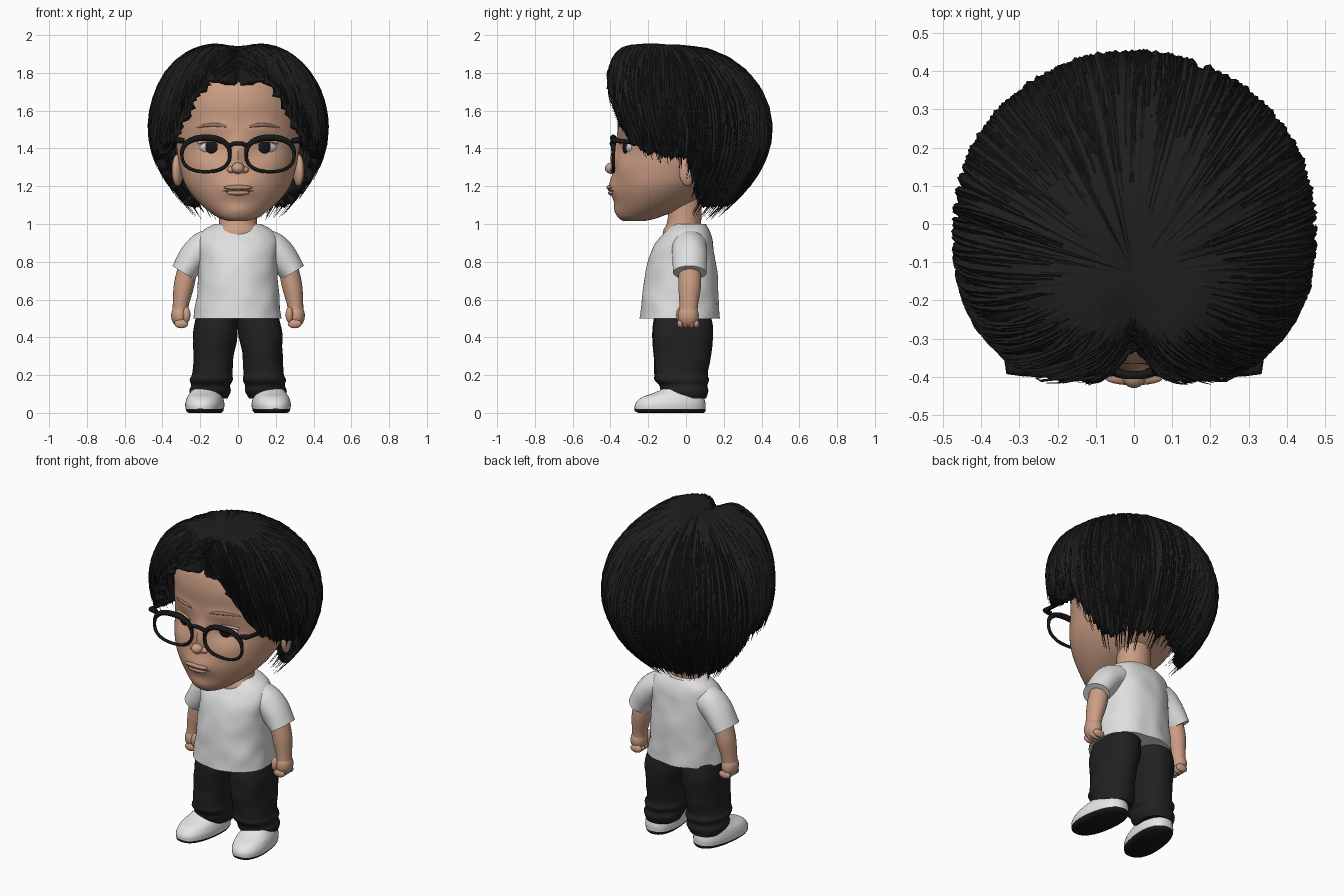
import bpy, bmesh, math, random
from math import sin, cos, pi, exp
from mathutils import Vector, Matrix, noise
from mathutils.bvhtree import BVHTree

random.seed(4)
if "Cube" in bpy.data.objects:
    bpy.data.objects.remove(bpy.data.objects["Cube"])


def material(name, r, g, b):
    m = bpy.data.materials.new(name)
    m.use_nodes = True
    m.diffuse_color = (r, g, b, 1)
    bsdf = m.node_tree.nodes["Principled BSDF"]
    bsdf.inputs["Base Color"].default_value = (r, g, b, 1)
    bsdf.inputs["Roughness"].default_value = 0.8
    return m


SKIN = material("skin", 0.60, 0.34, 0.23)
LIP = material("lip", 0.50, 0.27, 0.19)
BROW = material("brow", 0.32, 0.18, 0.12)
HAIR = material("hair_black", 0.013, 0.013, 0.014)
PANTS = material("trouser_black", 0.015, 0.015, 0.016)
SHIRT = material("shirt_white", 0.74, 0.74, 0.74)
SHOE = material("shoe_white", 0.79, 0.79, 0.79)
GLOSS = material("frame_black", 0.009, 0.009, 0.010)
EYE = material("eye_white", 0.66, 0.66, 0.68)


def finish(name, bm, mat, angle=50):
    bmesh.ops.recalc_face_normals(bm, faces=bm.faces)
    me = bpy.data.meshes.new(name)
    bm.to_mesh(me)
    bm.free()
    me.materials.append(mat)
    ob = bpy.data.objects.new(name, me)
    bpy.context.collection.objects.link(ob)
    bpy.ops.object.select_all(action="DESELECT")
    ob.select_set(True)
    bpy.context.view_layer.objects.active = ob
    bpy.ops.object.shade_smooth_by_angle(angle=math.radians(angle))
    return ob


def smooth_rows(rows, steps):
    """Catmull-Rom interpolation of cross-section rows."""
    rows = [Vector(r) for r in rows]
    out = []
    for i in range(len(rows) - 1):
        b, c = rows[i], rows[i + 1]
        a, d = rows[max(i - 1, 0)], rows[min(i + 2, len(rows) - 1)]
        for k in range(steps):
            t = k / steps
            out.append(0.5 * (2 * b + (c - a) * t + (2 * a - 5 * b + 4 * c - d) * t * t
                              + (3 * b - a - 3 * c + d) * t ** 3))
    return out + [rows[-1]]


def loft(name, rows, mat, side=1, n=40, steps=5, power=2.0, flat=True, wobble=0, sculpt=None):
    """Skin over (x, y, z, rx, ry) rows; rings are level, or square to the path."""
    rows = smooth_rows(rows, steps)
    bm = bmesh.new()
    rings = []
    for i, row in enumerate(rows):
        c, rx, ry = Vector(row[:3]), row[3], row[4]
        u, v = Vector((1, 0, 0)), Vector((0, 1, 0))
        if not flat:
            t = Vector(rows[min(i + 1, len(rows) - 1)][:3]) - Vector(rows[max(i - 1, 0)][:3])
            u = v.cross(t).normalized()
        ring = []
        for k in range(n):
            a = 2 * pi * k / n
            d = (abs(cos(a)) ** power + abs(sin(a)) ** power) ** (-1 / power)
            p = c + u * rx * cos(a) * d + v * ry * sin(a) * d
            p += (p - c) * wobble * noise.noise(p * 11 + Vector((side * 3, 0, 0)))
            if sculpt:
                p = sculpt(p)
            p.x *= side
            ring.append(bm.verts.new(p))
        rings.append(ring)
    for r0, r1 in zip(rings, rings[1:]):
        for k in range(n):
            bm.faces.new((r0[k], r0[(k + 1) % n], r1[(k + 1) % n], r1[k]))
    bm.faces.new(rings[0])
    bm.faces.new(rings[-1])
    return finish(name, bm, mat)


def ball(name, loc, radii, mat, turn=0):
    bm = bmesh.new()
    bmesh.ops.create_uvsphere(bm, u_segments=24, v_segments=14, radius=1)
    bm.transform(Matrix.Translation(loc) @ Matrix.Rotation(turn, 4, "Z") @ Matrix.Diagonal((*radii, 1)))
    return finish(name, bm, mat, 180)


def wire(name, pts, mat, cyclic=False):
    """Round bar through (x, y, z, radius) points."""
    cu = bpy.data.curves.new(name, "CURVE")
    cu.dimensions, cu.bevel_depth, cu.bevel_resolution, cu.use_fill_caps = "3D", 1, 2, True
    sp = cu.splines.new("POLY")
    sp.points.add(len(pts) - 1)
    sp.use_cyclic_u = cyclic
    for q, p in zip(sp.points, pts):
        q.co, q.radius = (*p[:3], 1), p[3]
    cu.materials.append(mat)
    ob = bpy.data.objects.new(name, cu)
    bpy.context.collection.objects.link(ob)


# Head, with eye sockets, brow ridge, nose bridge and muzzle pushed into the front
def bump(p, x, z, wx, wz):
    return exp(-((abs(p.x) - x) / wx) ** 2 - ((p.z - z) / wz) ** 2)


def face_shape(p):
    if p.y < -0.1:
        p.y += 0.022 * bump(p, 0.14, 1.40, 0.07, 0.05) - 0.03 * bump(p, 0, 1.19, 0.10, 0.06)
        p.y -= 0.03 * bump(p, 0, 1.36, 0.03, 0.08) + 0.01 * bump(p, 0.13, 1.51, 0.09, 0.03)
        p.y -= 0.015 * bump(p, 0, 1.07, 0.07, 0.04) + 0.01 * bump(p, 0.17, 1.29, 0.08, 0.06)
    return p


# z, half width, front y, back y
profile = [(1.015, 0.05, -0.33, -0.22), (1.04, 0.115, -0.355, -0.12), (1.11, 0.205, -0.37, 0.03),
           (1.2, 0.275, -0.38, 0.15), (1.3, 0.308, -0.375, 0.24), (1.4, 0.325, -0.365, 0.31),
           (1.52, 0.34, -0.36, 0.34), (1.65, 0.33, -0.365, 0.33), (1.76, 0.27, -0.33, 0.26),
           (1.84, 0.15, -0.22, 0.15)]
head = loft("head", [(0, (f + b) / 2, z, w, (b - f) / 2) for z, w, f, b in profile],
            SKIN, n=96, steps=7, power=2.1, sculpt=face_shape)
tree = BVHTree.FromPolygons([v.co for v in head.data.vertices], [p.vertices[:] for p in head.data.polygons])


def face_y(x, z):
    return tree.ray_cast(Vector((x, -2, z)), Vector((0, 1, 0)))[0].y


ball("nose_tip", (0, -0.393, 1.295), (0.034, 0.036, 0.03), SKIN)
ball("upper_lip", (0, face_y(0, 1.195) + 0.006, 1.193), (0.075, 0.018, 0.013), LIP)
ball("lower_lip", (0, face_y(0, 1.16) + 0.006, 1.165), (0.06, 0.018, 0.014), LIP)
wire("mouth_line", [(x / 100, face_y(x / 100, 1.18) - 0.003, 1.18 - abs(x) / 1500, 0.003)
                    for x in range(-8, 9, 2)], BROW)
loft("neck", [(0, -0.03, 0.93, 0.115, 0.095), (0, -0.025, 0.97, 0.113, 0.094),
              (0, -0.01, 1.01, 0.1, 0.09), (0, 0.0, 1.15, 0.1, 0.085)], SKIN)

for s, tag in ((1, "left"), (-1, "right")):
    # Face details
    ball(tag + "_nostril", (s * 0.034, -0.374, 1.287), (0.024, 0.026, 0.019), SKIN)
    ball(tag + "_ear", (s * 0.32, 0.01, 1.285), (0.028, 0.05, 0.085), SKIN, s * 0.3)
    ey = face_y(s * 0.145, 1.41)
    ball(tag + "_eye", (s * 0.145, ey + 0.012, 1.405), (0.064, 0.024, 0.033), EYE, s * 0.35)
    ball(tag + "_iris", (s * 0.14, ey - 0.008, 1.407), (0.035, 0.012, 0.034), GLOSS, s * 0.3)
    wire(tag + "_eyelid", [(s * x, face_y(s * x, 1.43) - 0.004, 1.442 - 3 * (x - 0.145) ** 2, 0.008)
                           for x in (0.085, 0.11, 0.135, 0.16, 0.185, 0.21)], SKIN)
    wire(tag + "_eyebrow", [(s * x, face_y(s * x, 1.52) + 0.004, 1.525 - 2 * (x - 0.13) ** 2, r)
                            for x, r in ((0.06, 0.006), (0.1, 0.011), (0.14, 0.011), (0.18, 0.009),
                                         (0.22, 0.004))], BROW)

    # Glasses
    rim = []
    for k in range(40):
        a = 2 * pi * k / 40
        d = (abs(cos(a)) ** 2.4 + abs(sin(a)) ** 2.4) ** (-1 / 2.4)
        rim.append((s * (0.17 + 0.127 * cos(a) * d), -0.385, 1.367 + 0.09 * sin(a) * d,
                    0.009 + 0.008 * max(0, sin(a))))
    wire(tag + "_rim", rim, GLOSS, True)
    wire(tag + "_temple", [(s * 0.285, -0.385, 1.44, 0.014), (s * 0.322, -0.38, 1.445, 0.017),
                           (s * 0.328, -0.35, 1.44, 0.012), (s * 0.345, -0.02, 1.4, 0.01)], GLOSS)

    # Arms and sleeves
    loft(tag + "_sleeve", [(0.08, 0.018, 0.9, 0.08, 0.085), (0.17, 0.018, 0.88, 0.084, 0.09),
                           (0.235, 0.018, 0.825, 0.08, 0.092), (0.29, 0.02, 0.742, 0.068, 0.09)],
         SHIRT, s, flat=False, wobble=0.05)
    loft(tag + "_arm", [(0.255, 0.02, 0.82, 0.05, 0.055), (0.285, 0.02, 0.68, 0.054, 0.06),
                        (0.302, 0.015, 0.58, 0.043, 0.05), (0.306, 0.012, 0.53, 0.042, 0.048)],
         SKIN, s, flat=False)
    ball(tag + "_hand", (s * 0.308, 0.012, 0.515), (0.046, 0.056, 0.062), SKIN)
    ball(tag + "_thumb", (s * 0.272, -0.03, 0.52), (0.02, 0.022, 0.042), SKIN)
    for k in range(4):
        ball(tag + "_finger_%d" % (k + 1), (s * 0.3, -0.03 + 0.028 * k, 0.472), (0.037, 0.017, 0.024), SKIN)

    # Trouser leg with bunched cuff
    loft(tag + "_trouser_leg", [(0.105, -0.015, 0.54, 0.098, 0.14), (0.11, -0.016, 0.5, 0.112, 0.15),
                                (0.12, -0.017, 0.42, 0.117, 0.157),
                                (0.13, -0.02, 0.3, 0.107, 0.15), (0.135, -0.025, 0.21, 0.104, 0.138),
                                (0.14, -0.022, 0.175, 0.113, 0.143), (0.143, -0.015, 0.145, 0.103, 0.125),
                                (0.147, -0.008, 0.115, 0.109, 0.124), (0.15, 0, 0.075, 0.092, 0.105)],
         PANTS, s, power=2.3, wobble=0.06)

    # Shoe, toes turned out
    parts = [loft(tag + "_sole", [(0, -0.08, 0, 0.082, 0.175), (0, -0.085, 0.01, 0.094, 0.188),
                                  (0, -0.085, 0.022, 0.096, 0.188)], GLOSS, power=2.3, steps=3),
             loft(tag + "_shoe", [(0, -0.085, 0.02, 0.098, 0.188), (0, -0.083, 0.05, 0.1, 0.186),
                                  (0, -0.07, 0.083, 0.092, 0.165), (0, -0.04, 0.108, 0.08, 0.125),
                                  (0, -0.01, 0.14, 0.066, 0.088)], SHOE, power=2.3)]
    for z in (0.088, 0.102, 0.116):
        y = -0.17 + (z - 0.088) * 2.2
        parts.append(ball(tag + "_lace", (0, y, z), (0.05, 0.012, 0.012), SHOE))
    for p in parts:
        p.data.transform(Matrix.Translation((s * 0.165, 0, 0)) @ Matrix.Rotation(s * 0.13, 4, "Z"))

wire("glasses_bridge", [(-0.055, -0.385, 1.41, 0.011), (-0.02, -0.395, 1.427, 0.011),
                        (0.02, -0.395, 1.427, 0.011), (0.055, -0.385, 1.41, 0.011)], GLOSS)

# Shirt body
loft("shirt", [(0, -0.035, 0.5, 0.235, 0.21), (0, -0.03, 0.6, 0.222, 0.202),
               (0, -0.025, 0.75, 0.208, 0.19), (0, -0.015, 0.87, 0.21, 0.163),
               (0, 0.0, 0.93, 0.205, 0.137), (0, 0.01, 0.97, 0.178, 0.113),
               (0, 0.015, 1.0, 0.122, 0.09)], SHIRT, n=64, power=2.2, wobble=0.04)

# Hair: hem height by angle from the front, on a rounded shell with a centre parting
HEM = [(0, 1.77), (0.37, 1.76), (0.52, 1.67), (0.66, 1.54), (0.8, 1.43), (1.1, 1.36), (1.57, 1.35),
       (1.72, 1.22), (1.95, 1.11), (2.4, 1.1), (3.2, 1.13)]


def hem_angle(a):
    for (a0, z0), (a1, z1) in zip(HEM, HEM[1:]):
        if a <= a1:
            c = (z0 + (z1 - z0) * (a - a0) / (a1 - a0) - 1.5) / 0.46
            return math.acos(c) if c > 0 else pi / 2 - c


def hair_point(a, t, grow=0.0):
    a = (a + pi) % (2 * pi) - pi
    th = t * hem_angle(abs(a))
    front = max(0, cos(a))
    if th < pi / 2:
        z, sc = 1.5 + 0.46 * cos(th), sin(th) ** (0.85 - 0.5 * front)
    else:
        z = 1.5 - 0.46 * (th - pi / 2)
        sc = 1 - 2.2 * (1.5 - z) ** 2
    e = 2.6 if front else 2
    r = ((abs(sin(a)) / 0.465) ** e + (abs(cos(a)) / 0.445) ** e) ** (-1 / e)
    r *= sc * (1 - 0.2 * exp(-(a / 0.15) ** 2)) * (1 + grow)
    x, y = r * sin(a), -r * cos(a) - 0.13 * (1 - sc)
    y += 0.25 * max(0, 1.68 - z) * front
    z -= 0.035 * exp(-(x / 0.07) ** 2) * min(1, max(0, 0.3 - y * 3))
    return Vector((x, y, z + grow * 0.2))


bm = bmesh.new()
N, M = 300, 28
groove = [random.uniform(-0.014, 0.012) for k in range(N)]
jag = [random.uniform(-0.035, 0.02) * (1 - 0.7 * max(0, cos(2 * pi * k / N))) for k in range(N)]
top = bm.verts.new(hair_point(pi, 0))
cols = [[bm.verts.new(hair_point(2 * pi * k / N, i / M * (1 + jag[k] * (i / M) ** 4),
                                 groove[k] * min(1, 3 * i / M))) for i in range(1, M + 1)] for k in range(N)]
for k in range(N):
    c0, c1 = cols[k], cols[(k + 1) % N]
    bm.faces.new((top, c0[0], c1[0]))
    for i in range(M - 1):
        bm.faces.new((c0[i], c0[i + 1], c1[i + 1], c1[i]))
shell = finish("hair_shell", bm, HAIR, 40)
mod = shell.modifiers.new("thickness", "SOLIDIFY")
mod.thickness, mod.offset = 0.05, -1

# Loose tapered locks lying on the shell, sweeping away from the parting
bm = bmesh.new()
for k in range(560):
    a = random.uniform(-pi, pi)
    front = max(0, cos(a))
    sweep = random.uniform(-0.1, 0.1) + math.copysign(0.35 * front, a)
    t0 = random.uniform(0.15, 0.6)
    t1 = random.uniform(0.86, 1.08 - 0.07 * front)
    w, lift = random.uniform(0.006, 0.013), random.uniform(0.0, 0.025)
    prev = None
    for i in range(9):
        f = i / 8
        t, b = t0 + (t1 - t0) * f, a + sweep * (f - 0.5)
        p = hair_point(b, t, lift * f + 0.004)
        across = (hair_point(b + 0.01, t) - hair_point(b - 0.01, t)).normalized()
        out = (p - Vector((0, 0, 1.45))).normalized()
        r = w * (0.08 + sin(pi * (0.1 + 0.88 * f)))
        ring = [bm.verts.new(q) for q in (p - across * r, p + out * r * 0.7, p + across * r)]
        if prev:
            for j in range(3):
                bm.faces.new((prev[j], prev[(j + 1) % 3], ring[(j + 1) % 3], ring[j]))
        prev = ring
finish("hair_locks", bm, HAIR, 30)
